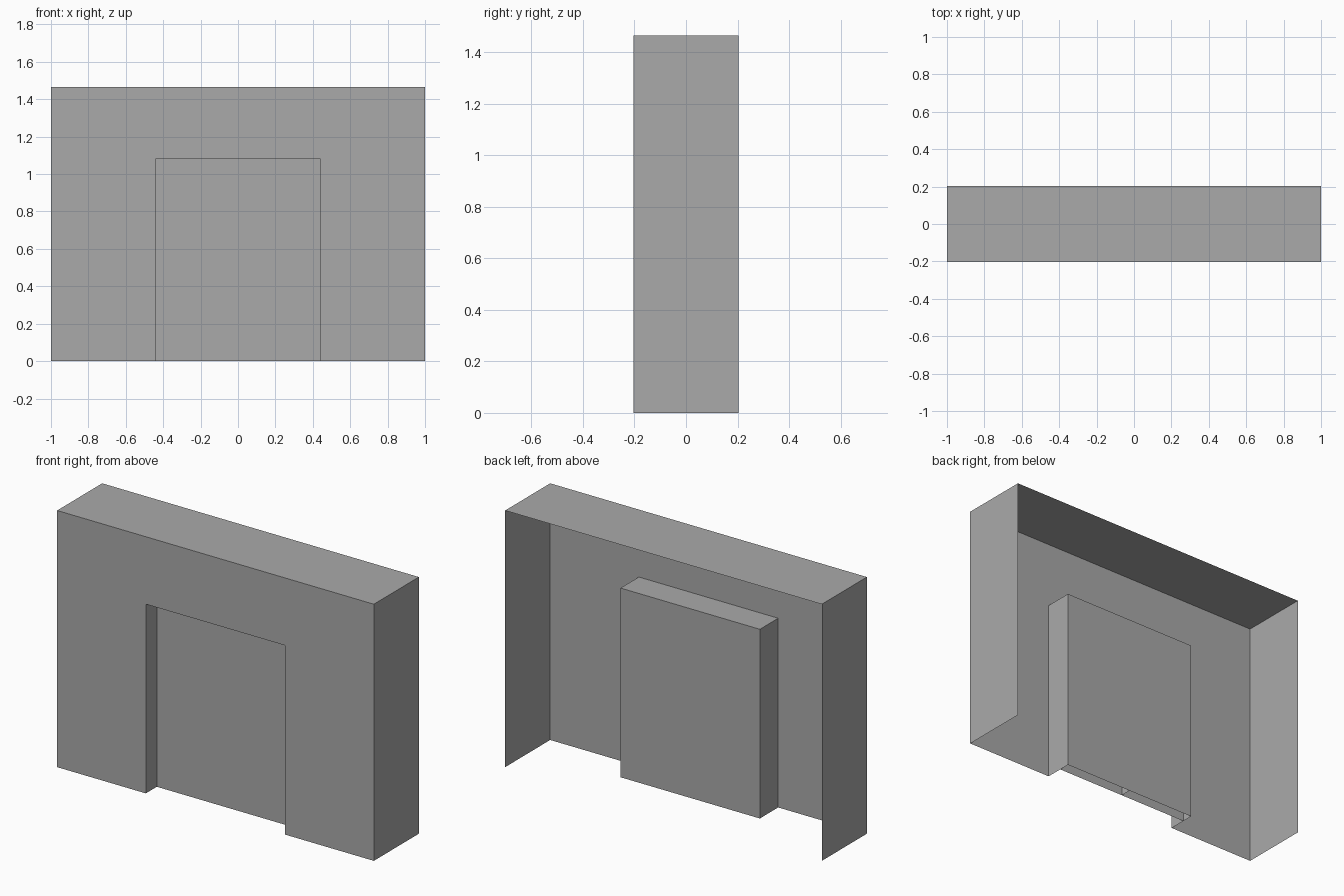
import bpy

W, D, H = 1.0, 0.203, 1.465        # half width, half depth, height
DW, DH = 0.44, 1.08                # doorway half width and height
DOOR_Y, BACK_Y = -0.104, -0.038    # front and back faces of the door leaves

cube = bpy.data.objects.get("Cube")
if cube:
    bpy.data.objects.remove(cube, do_unlink=True)

grey = bpy.data.materials.new("plain_grey")
grey.use_nodes = True
colour = (0.4, 0.4, 0.4, 1.0)
grey.diffuse_color = colour
grey.node_tree.nodes["Principled BSDF"].inputs["Base Color"].default_value = colour


def add_mesh(name, verts, faces):
    mesh = bpy.data.meshes.new(name)
    mesh.from_pydata(verts, [], faces)
    mesh.materials.append(grey)
    obj = bpy.data.objects.new(name, mesh)
    bpy.context.collection.objects.link(obj)
    return obj


def plate(name, outline, y):
    """Flat sheet facing the front, from an (x, z) outline."""
    return add_mesh(name, [(x, y, z) for x, z in outline], [range(len(outline))])


def strip(name, path, y0, y1):
    """Open sheet: an (x, z) path swept from y0 to y1."""
    n = len(path)
    verts = [(x, y, z) for y in (y0, y1) for x, z in path]
    return add_mesh(name, verts, [(i, i + n, i + n + 1, i + 1) for i in range(n - 1)])


def arch(w, h):
    return [(-w, 0), (-w, h), (w, h), (w, 0)]


# Outer shell: sides and top, open at the back and below
strip("outer_shell", arch(W, H), -D, D)

# Front wall with the doorway notch
plate("front_wall", arch(DW, DH) + arch(W, H)[::-1], -D)

# Jambs and lintel around the doorway
strip("door_surround", arch(DW, DH), -D, BACK_Y)

# Pair of hollow door leaves meeting in the middle
for side, x0, x1 in (("right", -DW, 0), ("left", 0, DW)):
    leaf = [(x0, 0), (x1, 0), (x1, DH), (x0, DH)]
    plate(side + "_door_front", leaf, DOOR_Y)
    plate(side + "_door_back", leaf[::-1], BACK_Y)
strip("door_meeting_edge", [(0, 0), (0, DH)], DOOR_Y, BACK_Y)
